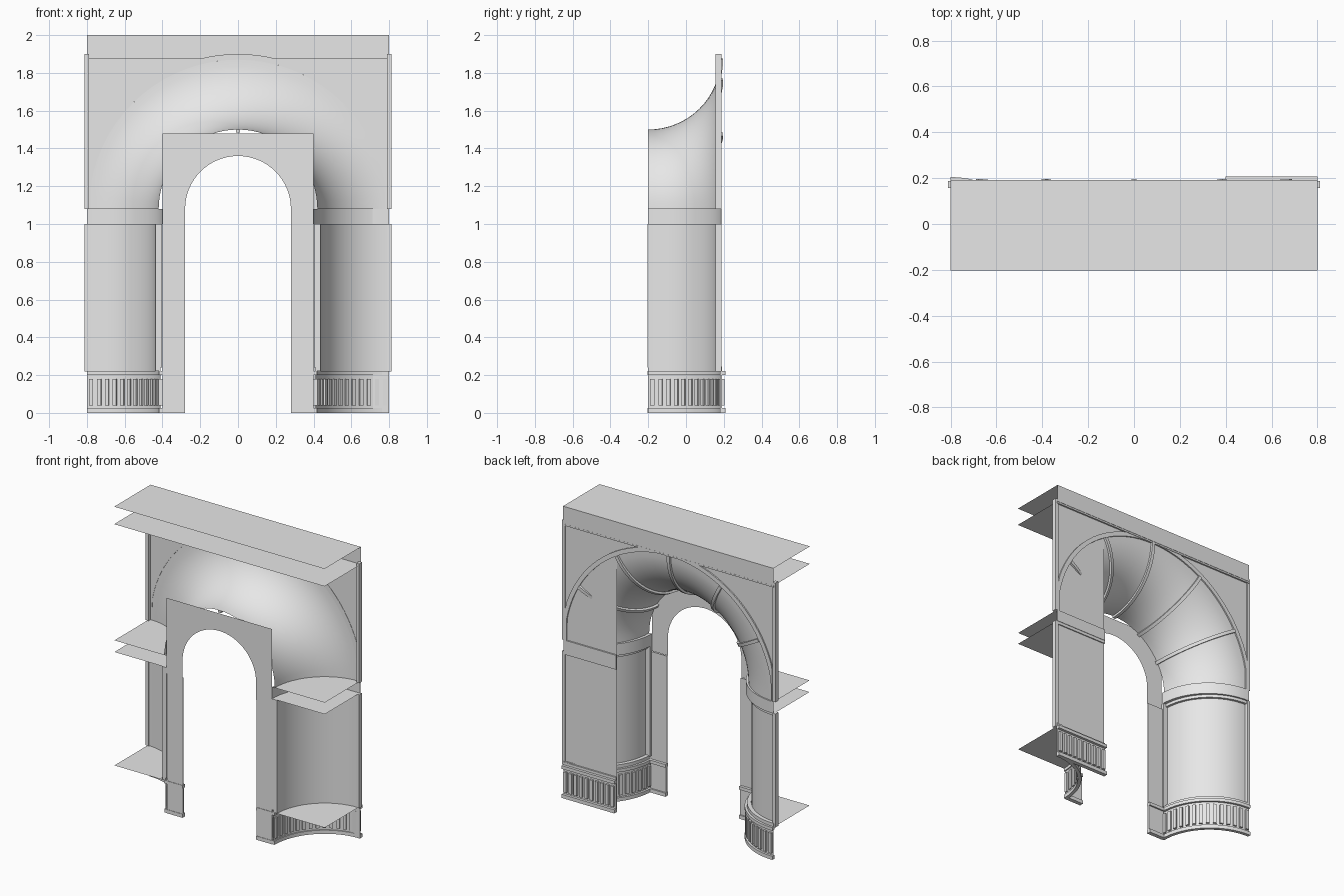
import bpy, bmesh, math
from mathutils import Matrix, Vector

if "Cube" in bpy.data.objects:
    bpy.data.objects.remove(bpy.data.objects["Cube"])

stone = bpy.data.materials.new("pale_stone")
stone.diffuse_color = (0.8, 0.8, 0.8, 1)
stone.use_nodes = True
stone.node_tree.nodes["Principled BSDF"].inputs["Base Color"].default_value = stone.diffuse_color
Q = math.pi / 2
ZC = 1.08            # springing height of the arch
WALL = 0.18          # y of the wall plane


def finish(name, bm, smooth=False):
    bmesh.ops.recalc_face_normals(bm, faces=bm.faces)
    me = bpy.data.meshes.new(name)
    bm.to_mesh(me)
    bm.free()
    ob = bpy.data.objects.new(name, me)
    bpy.context.collection.objects.link(ob)
    me.materials.append(stone)
    if smooth:
        bpy.ops.object.select_all(action='DESELECT')
        ob.select_set(True)
        bpy.context.view_layer.objects.active = ob
        bpy.ops.object.shade_smooth_by_angle(angle=math.radians(35))
    return ob


def box(name, x0, x1, y0, y1, z0, z1):
    bm = bmesh.new()
    bmesh.ops.create_cube(bm, size=1)
    for v in bm.verts:
        v.co = ((x0 + x1) / 2 + v.co.x * (x1 - x0), (y0 + y1) / 2 + v.co.y * (y1 - y0),
                (z0 + z1) / 2 + v.co.z * (z1 - z0))
    return finish(name, bm)


def sheet(name, pts):
    bm = bmesh.new()
    bm.faces.new([bm.verts.new(p) for p in pts])
    bm.normal_update()
    bmesh.ops.triangulate(bm, faces=bm.faces, ngon_method='EAR_CLIP')
    return finish(name, bm)


def grid(name, rows, closed=False):
    """Skin a list of equal rows; closed rows make a capped solid."""
    bm = bmesh.new()
    vs = [[bm.verts.new(p) for p in row] for row in rows]
    n = len(rows[0])
    for a, b in zip(vs, vs[1:]):
        for i in range(n if closed else n - 1):
            j = (i + 1) % n
            bm.faces.new((a[i], a[j], b[j], b[i]))
    if closed:
        bm.faces.new(vs[0])
        bm.faces.new(vs[-1])
    return finish(name, bm, True)


def arc_solid(name, m, r0, r1, h0, h1, t0=0.0, t1=Q, n=16):
    """Curved bar: quarter-circle sweep of a rectangle, placed by matrix m."""
    rows = []
    for i in range(n + 1):
        t = t0 + (t1 - t0) * i / n
        rows.append([m @ Vector((-r * math.cos(t), r * math.sin(t), h))
                     for r, h in ((r0, h0), (r1, h0), (r1, h1), (r0, h1))])
    return grid(name, rows, True)


def arc_sheet(name, m, r, h0, h1, n=16):
    return grid(name, [[m @ Vector((-r * math.cos(Q * i / n), r * math.sin(Q * i / n), h))
                        for h in (h0, h1)] for i in range(n + 1)])


def quarter_disc(name, m, r, h, n=16):
    arc = [m @ Vector((-r * math.cos(Q * i / n), r * math.sin(Q * i / n), h)) for i in range(n + 1)]
    return sheet(name, [m @ Vector((0, 0, h))] + arc)


# curved columns, bases and inner legs on both sides
for s, side in ((-1, "left"), (1, "right")):
    m = Matrix.Translation((0.8 * s, -0.2, 0)) @ Matrix.Diagonal((s, 1, 1, 1))
    mb = Matrix.Translation((0.8 * s, -0.2, 0)) @ Matrix.Diagonal((s, 0.975, 1, 1))
    arc_sheet(side + "_column", m, 0.363, 0.22, 1.0)
    arc_sheet(side + "_base_wall", m, 0.39, 0, 0.24)
    arc_sheet(side + "_capital_band", mb, 0.4, 1.0, ZC)
    for z in (0.22, 1.0, ZC):
        quarter_disc(side + "_ledge", mb, 0.4, z)
    arc_solid(side + "_foot_moulding", m, 0.382, 0.405, 0, 0.025)
    arc_solid(side + "_base_moulding", m, 0.382, 0.405, 0.2, 0.222)
    arc_solid(side + "_column_foot_trim", m, 0.364, 0.39, 0.222, 0.245)
    arc_solid(side + "_column_top_trim", m, 0.364, 0.38, 0.98, 1.0)
    for i in range(14):
        t = Q * (i + 0.5) / 14
        arc_solid(side + "_base_slat", m, 0.38, 0.403, 0.04, 0.18, t - 0.028, t + 0.028, 1)

    def sbox(name, xa, xb, *r):
        box(side + name, min(s * xa, s * xb), max(s * xa, s * xb), *r)

    sbox("_inner_strip", 0.402, 0.437, -0.203, -0.185, 0.24, 1.0)
    sbox("_lower_edge_strip", 0.79, 0.812, 0.157, 0.188, 0.22, 1.0)
    sbox("_upper_edge_strip", 0.79, 0.812, 0.157, 0.188, ZC, 1.9)
    # leg strip with its base
    sbox("_leg", 0.28, 0.4, -0.2, -0.194, 0, 0.96)
    sbox("_leg_base", 0.28, 0.4, -0.2, -0.185, 0, 0.22)
    sbox("_leg_foot_moulding", 0.28, 0.4, -0.203, -0.175, 0, 0.025)
    sbox("_leg_base_moulding", 0.28, 0.4, -0.203, -0.175, 0.2, 0.222)

# inner arch plate
N = 32
hole = [(0.28 * math.cos(math.pi * i / N), ZC + 0.28 * math.sin(math.pi * i / N)) for i in range(N + 1)]
outline = [(0.28, 0.96)] + hole + [(-0.28, 0.96), (-0.4, 0.96), (-0.4, 1.48), (0.4, 1.48), (0.4, 0.96)]
sheet("inner_arch_plate", [(x, -0.203, z) for x, z in outline])

# coved arch
rows = []
for i in range(37):
    a = math.pi * i / 36
    row = []
    for j in range(17):
        t = Q * j / 16
        r = 0.79 - 0.37 * math.cos(t)
        row.append((r * math.cos(a), -0.2 + 0.38 * math.sin(t), ZC + r * math.sin(a)))
    rows.append(row)
grid("arch_cove", rows)

# ribs across the back of the cove
for k in range(1, 6):
    a = math.pi * k / 6
    c, d = math.cos(a), math.sin(a)
    m = Matrix(((c, 0, -d, 0.79 * c), (0, 0.38 / 0.37, 0, -0.2), (d, 0, c, ZC + 0.79 * d), (0, 0, 0, 1)))
    arc_solid("arch_rib", m, 0.371, 0.386, -0.011, 0.011)

# arch rim, trimmed where it meets the edge strips
rows = []
for i in range(49):
    a = math.pi * i / 48
    rows.append([(max(-lim, min(lim, r * math.cos(a))), y, ZC + r * math.sin(a))
                 for r, y, lim in ((0.79, 0.178, 0.778), (0.82, 0.178, 0.788),
                                   (0.82, 0.189, 0.788), (0.79, 0.189, 0.778))])
grid("arch_rim", rows, True)

# wall with the arch opening, and the flat panel on one side
a0 = math.acos(0.4 / 0.79)
arc = [(0.79 * math.cos(a0 + (math.pi - a0) * i / 24), ZC + 0.79 * math.sin(a0 + (math.pi - a0) * i / 24))
       for i in range(25)]
outline = [(0.4, 0)] + arc + [(-0.8, ZC), (-0.8, 1.88), (0.8, 1.88), (0.8, 0)]
sheet("wall", [(x, WALL, z) for x, z in outline])
box("panel_band", 0.4, 0.8, WALL, 0.19, 1.0, ZC)
box("panel_base", 0.4, 0.8, WALL, 0.19, 0, 0.24)
box("panel_foot_moulding", 0.4, 0.8, WALL, 0.208, 0, 0.025)
box("panel_base_moulding", 0.4, 0.8, WALL, 0.208, 0.2, 0.222)
box("panel_top_trim", 0.4, 0.8, WALL, 0.187, 0.98, 1.0)
for i in range(10):
    x = 0.4 + 0.04 * (i + 0.5)
    box("panel_slat", x - 0.011, x + 0.011, WALL, 0.204, 0.04, 0.18)

# top frieze with its two shelves
sheet("frieze", [(-0.8, 0.193, 1.88), (0.8, 0.193, 1.88), (0.8, 0.193, 2), (-0.8, 0.193, 2)])
for name, z in (("top_shelf", 2.0), ("lower_shelf", 1.88)):
    sheet(name, [(-0.8, -0.203, z), (0.8, -0.203, z), (0.8, 0.193, z), (-0.8, 0.193, z)])
box("frieze_trim", -0.8, 0.8, 0.181, 0.192, 1.868, 1.879)
